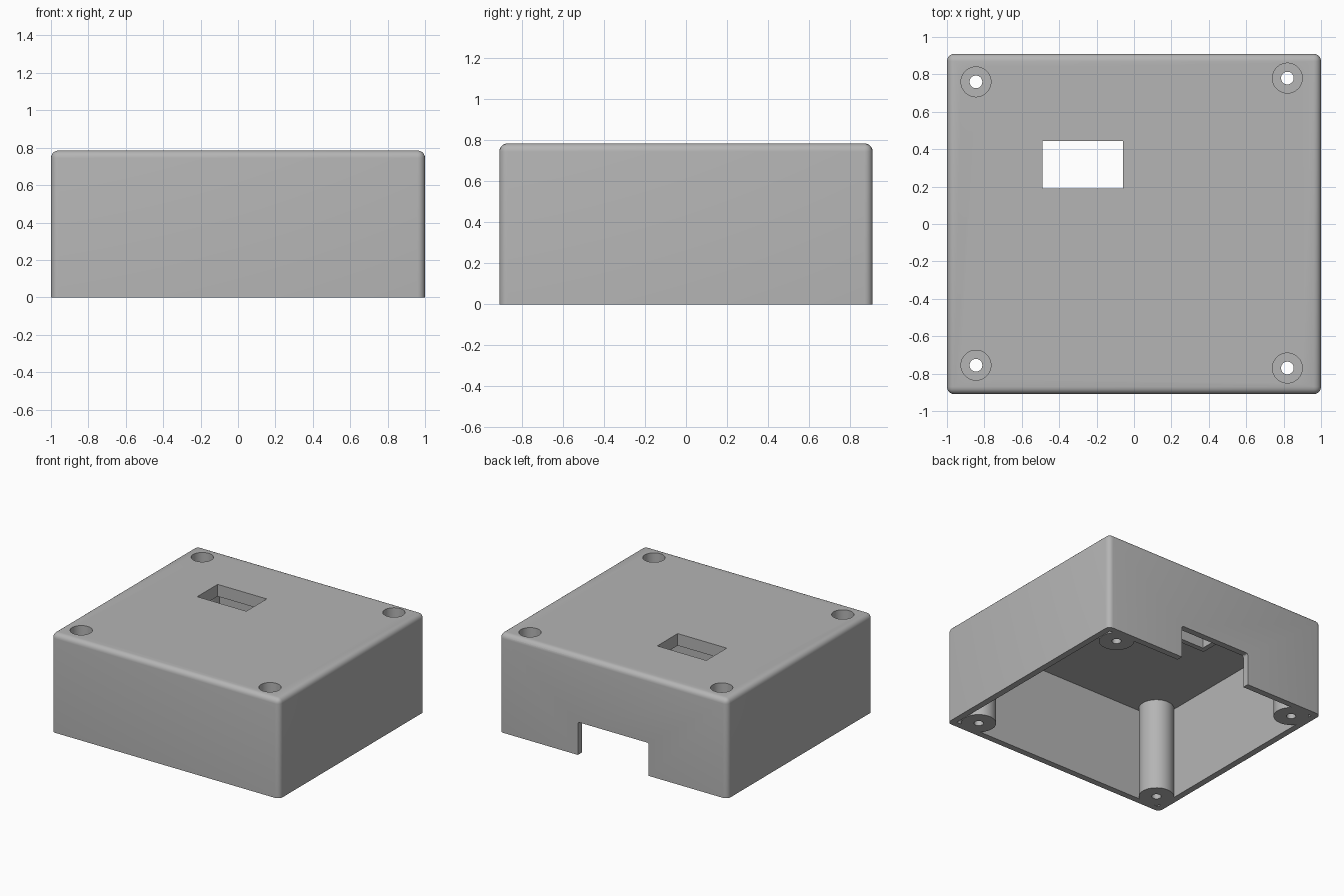
import bpy, bmesh, math
from mathutils import Vector

if "Cube" in bpy.data.objects:
    bpy.data.objects.remove(bpy.data.objects["Cube"], do_unlink=True)

HX, HY, HZ = 1.0, 0.91, 0.785
WALL, ROUND = 0.05, 0.04

grey = bpy.data.materials.new("plain grey plastic")
grey.use_nodes = True
colour = (0.46, 0.46, 0.46, 1)
grey.diffuse_color = colour
grey.node_tree.nodes["Principled BSDF"].inputs["Base Color"].default_value = colour


def finish(name, bm):
    mesh = bpy.data.meshes.new(name)
    bmesh.ops.recalc_face_normals(bm, faces=bm.faces)
    bm.to_mesh(mesh)
    bm.free()
    mesh.materials.append(grey)
    obj = bpy.data.objects.new(name, mesh)
    bpy.context.collection.objects.link(obj)
    return obj


def block(name, low, high, rounded=None, radius=ROUND, steps=5):
    """Box between two corners; rounded(edge) picks the edges to round."""
    low, high = Vector(low), Vector(high)
    bm = bmesh.new()
    bmesh.ops.create_cube(bm, size=1)
    for v in bm.verts:
        v.co = (low + high) / 2 + v.co * (high - low)
    if rounded:
        bmesh.ops.bevel(bm, geom=[e for e in bm.edges if rounded(e)],
                        offset=radius, segments=steps, profile=0.5, affect='EDGES')
    return finish(name, bm)


def rod(name, x, y, radius, z0, z1, sides=48):
    bm = bmesh.new()
    bmesh.ops.create_cone(bm, cap_ends=True, segments=sides,
                          radius1=radius, radius2=radius, depth=z1 - z0)
    bmesh.ops.translate(bm, verts=bm.verts, vec=(x, y, (z0 + z1) / 2))
    return finish(name, bm)


def combine(target, tool, operation):
    mod = target.modifiers.new(tool.name, 'BOOLEAN')
    mod.operation, mod.solver, mod.object = operation, 'EXACT', tool
    bpy.context.view_layer.objects.active = target
    bpy.ops.object.modifier_apply(modifier=mod.name)
    bpy.data.objects.remove(tool, do_unlink=True)


# Hollow shell, open at the bottom, rounded everywhere but the rim
case = block("enclosure_shell", (-HX, -HY, 0), (HX, HY, HZ),
             lambda e: any(v.co.z > 0.1 for v in e.verts))
cavity = block("cavity", (WALL - HX, WALL - HY, -0.2), (HX - WALL, HY - WALL, HZ - WALL))
combine(case, cavity, 'DIFFERENCE')

# Raised collar inside the lid around the window
wx0, wx1, wy0, wy1 = -0.49, -0.06, 0.19, 0.445
collar = block("window_collar", (wx0 - 0.04, wy0 - 0.04, 0.69), (wx1 + 0.04, wy1 + 0.04, 0.76))
combine(case, collar, 'UNION')

# Corner screw posts, each with a through hole and a deep head recess
posts = [(-0.845, 0.76), (0.82, 0.78), (-0.845, -0.755), (0.82, -0.77)]
for x, y in posts:
    combine(case, rod("screw_post", x, y, 0.127, 0, 0.76), 'UNION')
for x, y in posts:
    combine(case, rod("head_recess", x, y, 0.08, 0.25, 1), 'DIFFERENCE')
    combine(case, rod("screw_hole", x, y, 0.034, -0.1, 0.5, 32), 'DIFFERENCE')

# Window through the lid
combine(case, block("window_cut", (wx0, wy0, 0.5), (wx1, wy1, 1)), 'DIFFERENCE')

# Cable notch in the back wall, with softened upper corners
notch = block("notch_cut", (-0.31, 0.8, -0.1), (0.31, 1.1, 0.26),
              lambda e: all(v.co.z > 0.1 for v in e.verts)
              and abs(e.verts[0].co.y - e.verts[1].co.y) > 0.1, 0.015, 3)
combine(case, notch, 'DIFFERENCE')

# Smooth rounded edges, crisp cuts
bpy.ops.object.select_all(action='DESELECT')
case.select_set(True)
bpy.context.view_layer.objects.active = case
bpy.ops.object.shade_smooth_by_angle(angle=math.radians(30))
